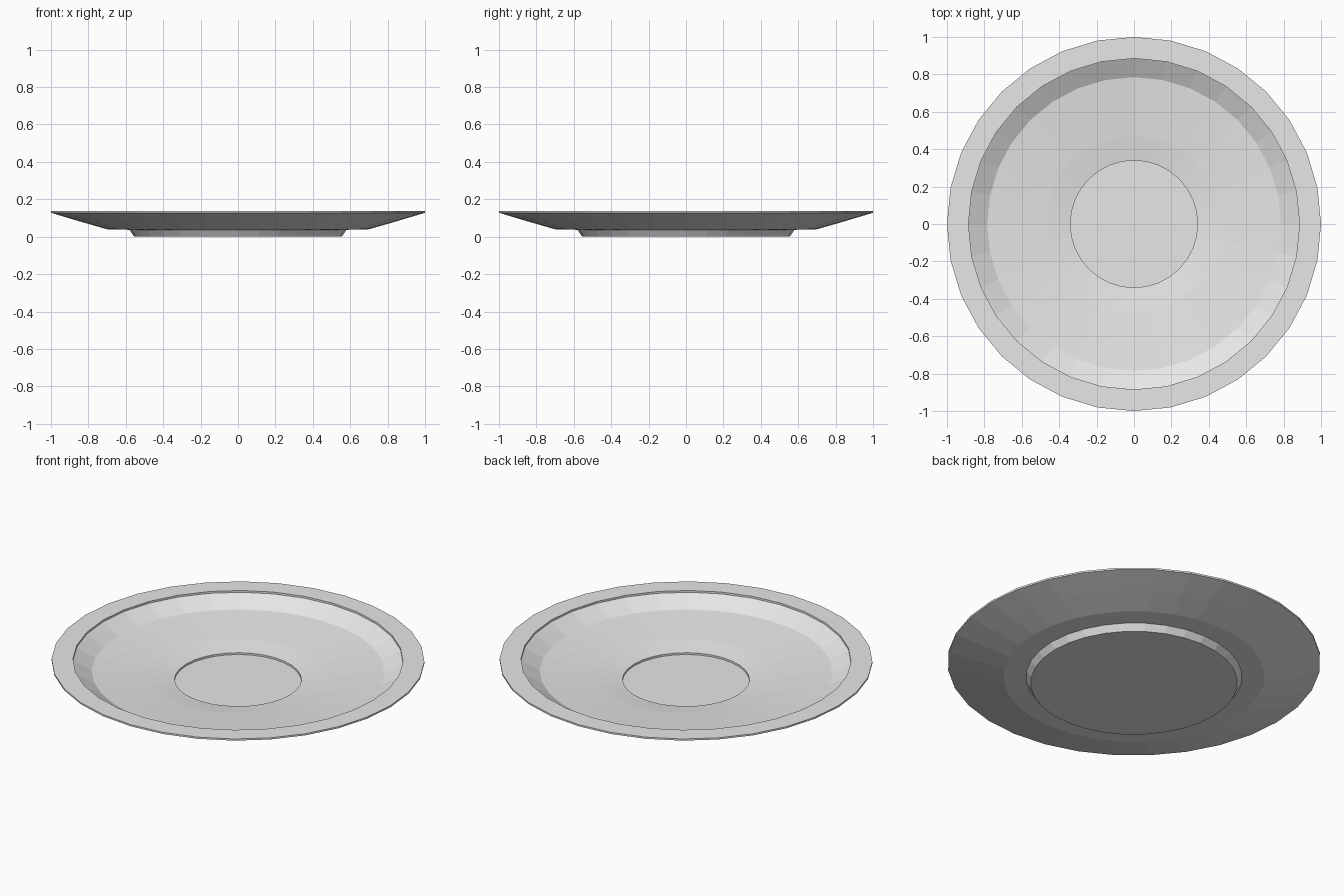
import bpy
import bmesh
from math import cos, sin, tau

SIDES = 32

cube = bpy.data.objects.get("Cube")
if cube:
    bpy.data.objects.remove(cube, do_unlink=True)

# Plain grey glaze
glaze = bpy.data.materials.new("grey_glaze")
glaze.use_nodes = True
grey = (0.8, 0.8, 0.8, 1.0)
glaze.diffuse_color = grey
glaze.node_tree.nodes["Principled BSDF"].inputs["Base Color"].default_value = grey


def lathe(name, profile, material):
    """Revolve (radius, height) points around z and cap both ends."""
    bm = bmesh.new()
    rings = []
    for radius, height in profile:
        angles = [tau * i / SIDES for i in range(SIDES)]
        rings.append([bm.verts.new((radius * cos(a), radius * sin(a), height))
                      for a in angles])
    for low, high in zip(rings, rings[1:]):
        for i in range(SIDES):
            j = (i + 1) % SIDES
            bm.faces.new((low[i], low[j], high[j], high[i]))
    bm.faces.new(rings[0][::-1])
    bm.faces.new(rings[-1])
    bmesh.ops.recalc_face_normals(bm, faces=bm.faces)
    mesh = bpy.data.meshes.new(name)
    bm.to_mesh(mesh)
    bm.free()
    mesh.materials.append(material)
    obj = bpy.data.objects.new(name, mesh)
    bpy.context.collection.objects.link(obj)
    return obj


# Outside: foot, underside and flared bowl
outside = [(0.555, 0), (0.58, 0.037), (0.70, 0.04), (0.85, 0.083), (1, 0.128)]
# Inside: flat rim with a small step, sloping wall, shallow floor, cup recess
rim = [(1, 0.138), (0.885, 0.138), (0.885, 0.127)]
inside = [(0.785, 0.072), (0.47, 0.042), (0.34, 0.024), (0.34, 0.013)]

lathe("saucer", outside + rim + inside, glaze)
